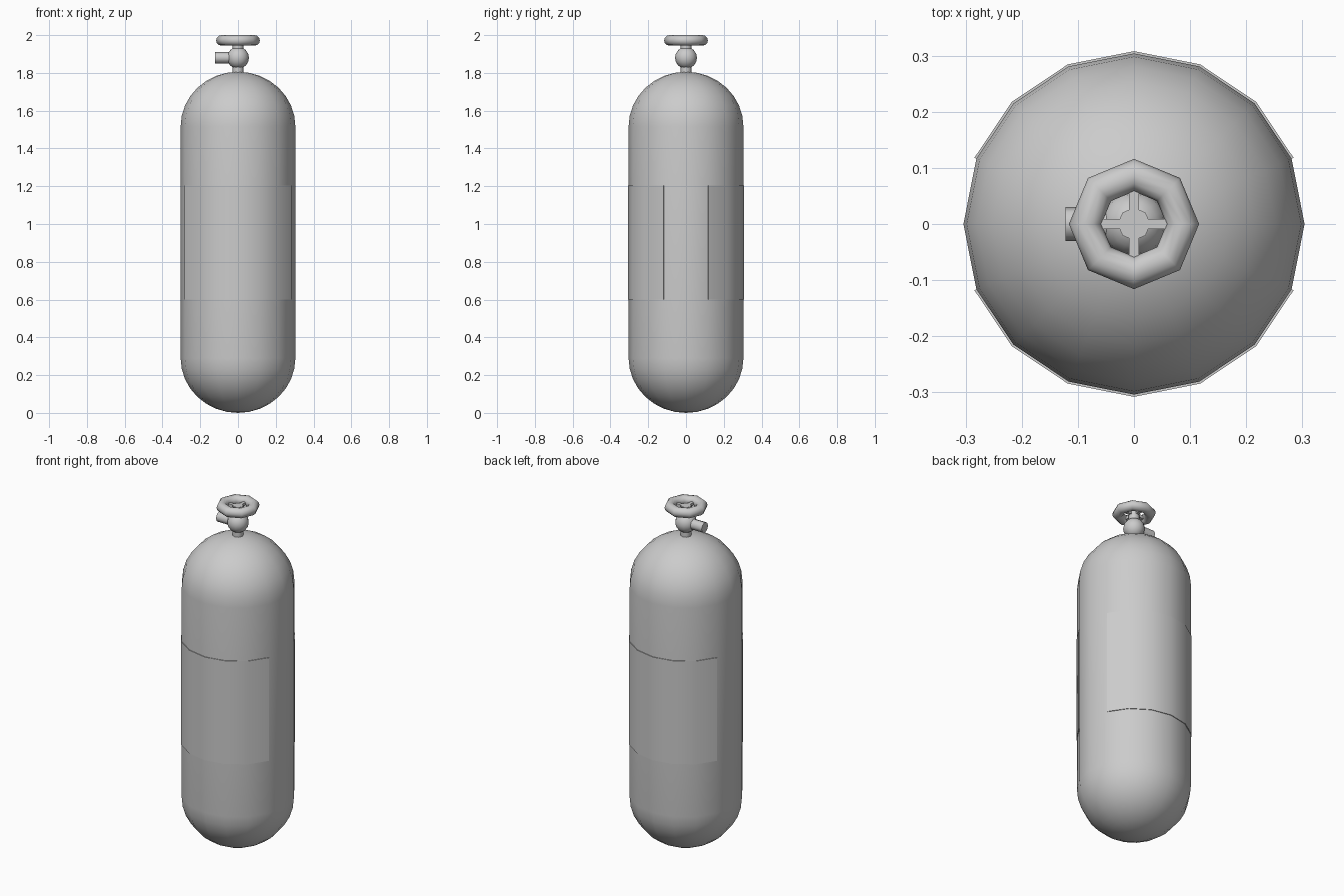
import bpy, bmesh, math
from math import sin, cos, pi, radians

if "Cube" in bpy.data.objects:
    bpy.data.objects.remove(bpy.data.objects["Cube"])

R, CAP, TOP = 0.304, 0.29, 1.806      # tank radius, dome height, tank top
SIDES = 16


def finish(name, bm, angle=50):
    bmesh.ops.recalc_face_normals(bm, faces=bm.faces)
    me = bpy.data.meshes.new(name)
    bm.to_mesh(me)
    bm.free()
    ob = bpy.data.objects.new(name, me)
    bpy.context.collection.objects.link(ob)
    bpy.ops.object.select_all(action='DESELECT')
    ob.select_set(True)
    bpy.context.view_layer.objects.active = ob
    bpy.ops.object.shade_smooth_by_angle(angle=radians(angle))
    return ob


def ring(bm, r, z, sides):
    return [bm.verts.new((r * cos(2 * pi * i / sides), r * sin(2 * pi * i / sides), z))
            for i in range(sides)]


def bridge(bm, a, b):
    n = len(a)
    for i in range(n):
        bm.faces.new((a[i], a[(i + 1) % n], b[(i + 1) % n], b[i]))


def rod(name, r, z0, z1, sides=8):
    bm = bmesh.new()
    a, b = ring(bm, r, z0, sides), ring(bm, r, z1, sides)
    bridge(bm, a, b)
    bm.faces.new(a)
    bm.faces.new(b)
    return finish(name, bm)


# Tank: domed cylinder lathed from rings
bm = bmesh.new()
steps = 8
arc = [pi / 2 * i / steps for i in range(1, steps + 1)]
profile = [(R * sin(t), CAP * (1 - cos(t))) for t in arc]
profile += [(r, TOP - z) for r, z in reversed(profile)]
rings = [ring(bm, r, z, SIDES) for r, z in profile]
for a, b in zip(rings, rings[1:]):
    bridge(bm, a, b)
for z, edge in ((0, rings[0]), (TOP, rings[-1])):
    pole = bm.verts.new((0, 0, z))
    for i in range(SIDES):
        bm.faces.new((edge[i], edge[(i + 1) % SIDES], pole))
finish("tank", bm)

# Wrapped label panels, front and back
for name, start in (("back_panel", 1), ("front_panel", 9)):
    bm = bmesh.new()
    cols = []
    for i in range(start, start + 7):
        a = 2 * pi * i / SIDES
        cols.append([[bm.verts.new((r * cos(a), r * sin(a), z)) for z in (0.6, 1.205)]
                     for r in (R - 0.001, R + 0.004)])
    for (i0, o0), (i1, o1) in zip(cols, cols[1:]):
        loop0, loop1 = i0 + o0[::-1], i1 + o1[::-1]
        bridge(bm, loop0, loop1)
    for inner, outer in (cols[0], cols[-1]):
        bm.faces.new(inner + outer[::-1])
    finish(name, bm)

# Valve stem, ball body and side outlet
rod("valve_stem", 0.029, 1.78, 1.978)
bm = bmesh.new()
bmesh.ops.create_uvsphere(bm, u_segments=16, v_segments=8, radius=0.058)
ball = finish("valve_body", bm)
ball.location.z = 1.88
outlet = rod("valve_outlet", 0.03, 0, 0.122)
outlet.rotation_euler.y = -pi / 2
outlet.location.z = 1.88

# Eight-sided hand wheel
bm = bmesh.new()
tubes = [ring(bm, 0.087 + 0.029 * cos(t), 1.972 + 0.028 * sin(t), 8)
         for t in (2 * pi * j / 12 for j in range(12))]
for j in range(12):
    bridge(bm, tubes[j], tubes[(j + 1) % 12])
finish("hand_wheel", bm, 180)

# Crossed wheel spokes
for name, size in (("spoke_x", (0.15, 0.018, 0.018)), ("spoke_y", (0.018, 0.15, 0.018))):
    bm = bmesh.new()
    bmesh.ops.create_cube(bm, size=1)
    bmesh.ops.scale(bm, vec=size, verts=bm.verts)
    finish(name, bm).location.z = 1.967
